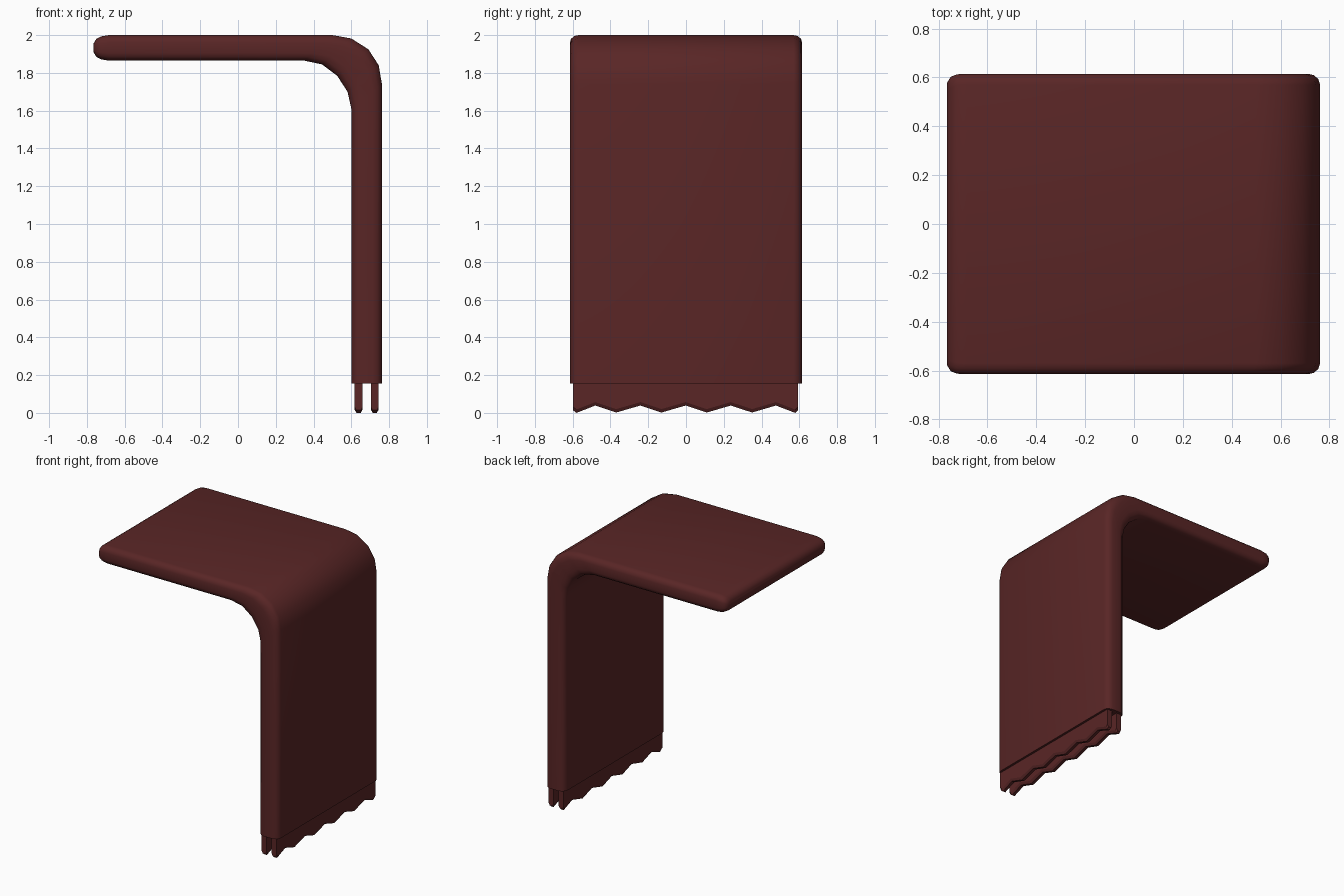
import bpy, bmesh, math

if "Cube" in bpy.data.objects:
    bpy.data.objects.remove(bpy.data.objects["Cube"])

mat = bpy.data.materials.new("dark maroon")
mat.diffuse_color = (0.10, 0.019, 0.019, 1)
mat.use_nodes = True
mat.node_tree.nodes["Principled BSDF"].inputs["Base Color"].default_value = mat.diffuse_color


def finish(bm, name, angle):
    bmesh.ops.recalc_face_normals(bm, faces=bm.faces)
    me = bpy.data.meshes.new(name)
    bm.to_mesh(me)
    bm.free()
    ob = bpy.data.objects.new(name, me)
    bpy.context.collection.objects.link(ob)
    me.materials.append(mat)
    bpy.ops.object.select_all(action='DESELECT')
    ob.select_set(True)
    bpy.context.view_layer.objects.active = ob
    bpy.ops.object.shade_smooth_by_angle(angle=math.radians(angle))
    return ob


# bent slab: stations of outer point, inner point and half width
stations = [
    ((-0.765, 1.955), (-0.765, 1.91), 0.58),
    ((-0.75, 1.98), (-0.75, 1.885), 0.603),
    ((-0.725, 1.993), (-0.725, 1.872), 0.613),
    ((-0.685, 2.0), (-0.685, 1.865), 0.615),
    ((0.50, 2.0), (0.35, 1.865), 0.615),
    ((0.60, 1.982), (0.445, 1.845), 0.615),
    ((0.69, 1.925), (0.525, 1.785), 0.615),
    ((0.745, 1.84), (0.58, 1.70), 0.615),
    ((0.762, 1.74), (0.60, 1.61), 0.615),
    ((0.762, 0.155), (0.60, 0.155), 0.615),
]
# rounded cross-section: inset from the side edge, fraction of thickness
r, f = 0.045, 0.3
quarter = [(r * (1 - math.sin(a)), f * (1 - math.cos(a)))
           for a in (0, math.pi / 6, math.pi / 3, math.pi / 2)]
half = quarter + [(d, 1 - t) for d, t in reversed(quarter)]

bm = bmesh.new()
rings = []
for (ox, oz), (ix, iz), w in stations:
    sect = [(w - d, t) for d, t in half] + [(d - w, t) for d, t in reversed(half)]
    rings.append([bm.verts.new((ox + (ix - ox) * t, y, oz + (iz - oz) * t)) for y, t in sect])
for a, b in zip(rings, rings[1:]):
    n = len(a)
    for i in range(n):
        bm.faces.new((a[i], a[(i + 1) % n], b[(i + 1) % n], b[i]))
bm.faces.new(rings[0])
bm.faces.new(rings[-1])
finish(bm, "bent_slab", 50)


# ragged strips below the slab, with chamfered lower edges
def ragged_strip(name, x0, x1):
    edge = [(-0.598, 0.018), (-0.58, 0.004)]
    for i in range(5):
        edge += [(-0.48 + 0.239 * i, 0.043)]
        if i < 4:
            edge += [(-0.37 + 0.24 * i, 0.006)]
    edge += [(0.578, 0.004), (0.593, 0.018)]
    c = 0.01
    prof = [(x0, None), (x0, 0.018), (x0 + c, 0), (x1 - c, 0), (x1, 0.018), (x1, None)]
    bm = bmesh.new()
    rows = []
    for y, z in edge:
        rows.append([bm.verts.new((x, y, 0.17 if dz is None else z - 0.004 + dz)) for x, dz in prof])
    for a, b in zip(rows, rows[1:]):
        for i in range(len(prof)):
            j = (i + 1) % len(prof)
            bm.faces.new((a[i], a[j], b[j], b[i]))
    bm.faces.new(rows[0])
    bm.faces.new(rows[-1])
    finish(bm, name, 30)


ragged_strip("inner_ragged_strip", 0.617, 0.66)
ragged_strip("outer_ragged_strip", 0.703, 0.745)
